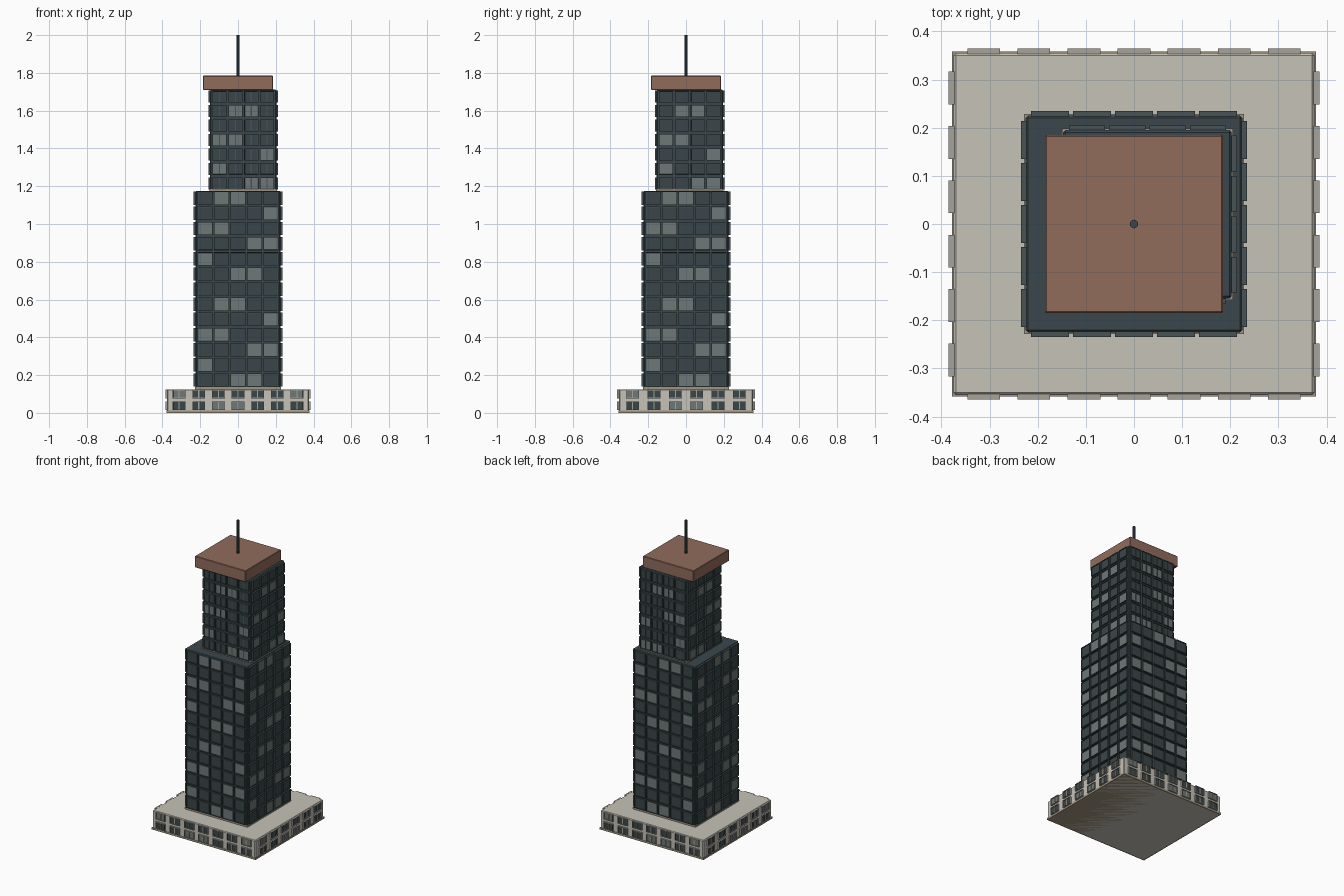
import bpy, bmesh
from mathutils import Matrix, Vector

if "Cube" in bpy.data.objects:
    bpy.data.objects.remove(bpy.data.objects["Cube"])


def mat(name, col):
    m = bpy.data.materials.new(name)
    m.diffuse_color = (*col, 1)
    m.use_nodes = True
    m.node_tree.nodes["Principled BSDF"].inputs["Base Color"].default_value = m.diffuse_color
    return m


STONE = mat("pale stone", (0.56, 0.54, 0.475))
TRIM = mat("tan trim", (0.36, 0.30, 0.22))
SLATE = mat("slate cladding", (0.043, 0.064, 0.073))
FRAME = mat("slate frame", (0.065, 0.085, 0.09))
STONE_FRAME = mat("stone frame", (0.38, 0.37, 0.32))
DARK = mat("dark glass", (0.042, 0.06, 0.066))
LIT = mat("pale glass", (0.155, 0.19, 0.185))
BROWN = mat("brown roof", (0.285, 0.15, 0.108))


def finish(bm, name, mats):
    me = bpy.data.meshes.new(name)
    bm.normal_update()
    bm.to_mesh(me)
    bm.free()
    for m in mats:
        me.materials.append(m)
    ob = bpy.data.objects.new(name, me)
    bpy.context.collection.objects.link(ob)
    return ob


def block(name, cx, cy, hx, hy, z0, z1, m, bevel=0.005):
    bm = bmesh.new()
    bmesh.ops.create_cube(bm, size=1, matrix=Matrix.Translation((cx, cy, (z0 + z1) / 2))
                          @ Matrix.Diagonal((2 * hx, 2 * hy, z1 - z0, 1)))
    ob = finish(bm, name, [m])
    if bevel:
        b = ob.modifiers.new("bevel", 'BEVEL')
        b.width = bevel
        b.segments = 1
    return ob


def window(bm, centre, right, out, w, h, lit, split):
    """Proud frame with recessed glass: slot 0 frame, 1 dark glass, 2 pale glass."""
    up = Vector((0, 0, 1))
    D = 0.010

    def box(c, sx, sz, d0, d1):
        p = [c + right * a * sx / 2 + up * b * sz / 2 + out * d
             for d in (d0, d1) for a, b in ((-1, -1), (1, -1), (1, 1), (-1, 1))]
        v = [bm.verts.new(q) for q in p]
        fs = [bm.faces.new([v[i] for i in q]) for q in
              ((3, 2, 1, 0), (4, 5, 6, 7), (0, 1, 5, 4), (1, 2, 6, 5), (2, 3, 7, 6), (3, 0, 4, 7))]
        bmesh.ops.recalc_face_normals(bm, faces=fs)
        return fs[1]

    front = box(centre, w, h, -0.002, D)
    bmesh.ops.inset_region(bm, faces=[front], thickness=0.0045, depth=0)
    rim = bmesh.ops.inset_region(bm, faces=[front], thickness=0.0003, depth=-0.005)
    front.material_index = 2 if lit else 1
    if split:
        box(centre, 0.006, h - 0.008, 0.003, D - 0.001)


def windows(name, cx, cy, hx, hy, nx, ny, px, py, rows, w, h, frame, split):
    bm = bmesh.new()
    X, Y = Vector((1, 0, 0)), Vector((0, 1, 0))
    # front, back, right, left: centre, along, outward, count, pitch
    sides = ((Vector((cx, cy - hy, 0)), X, -Y, nx, px), (Vector((cx, cy + hy, 0)), X, Y, nx, px),
             (Vector((cx + hx, cy, 0)), Y, X, ny, py), (Vector((cx - hx, cy, 0)), Y, -X, ny, py))
    for k, (c, along, out, n, pitch) in enumerate(sides):
        for r, z in enumerate(rows):
            for i in range(n):
                lit = (i - (2 + 4 * r)) % 7 in (0, 1)
                p = c + along * (i - (n - 1) / 2) * pitch + Vector((0, 0, z))
                window(bm, p, along, out, w, h, lit, k in split)
    return finish(bm, name, [frame, DARK, LIT])


# podium
block("podium", 0, 0, 0.375, 0.355, 0, 0.125, STONE)
block("podium_base_trim", 0, 0, 0.378, 0.358, 0, 0.012, TRIM, 0)
windows("podium_windows", 0, 0, 0.375, 0.355, 7, 6, 0.104, 0.113,
        (0.038, 0.1), 0.068, 0.046, STONE_FRAME, (0, 1, 2, 3))

# main tower
block("main_tower", 0, 0, 0.225, 0.225, 0.12, 1.175, SLATE)
block("main_base_trim", 0, 0, 0.228, 0.228, 0.122, 0.137, TRIM, 0)
windows("main_windows", 0, 0, 0.225, 0.225, 5, 5, 0.087, 0.087,
        [0.174 + 0.0802 * i for i in range(13)], 0.079, 0.071, FRAME, ())

# set-back upper tower, slightly off centre
block("upper_tower", 0.028, 0.02, 0.175, 0.175, 1.17, 1.712, SLATE)
block("upper_base_trim", 0.028, 0.02, 0.178, 0.178, 1.172, 1.186, TRIM, 0)
windows("upper_windows", 0.028, 0.02, 0.175, 0.175, 4, 4, 0.084, 0.084,
        [1.215 + 0.0766 * i for i in range(7)], 0.075, 0.063, FRAME, (0, 1))

# roof cap and mast
block("roof_cap", 0, 0, 0.185, 0.185, 1.71, 1.785, BROWN, 0.003)
bm = bmesh.new()
bmesh.ops.create_cone(bm, cap_ends=True, segments=10, radius1=0.009, radius2=0.009,
                      depth=0.22, matrix=Matrix.Translation((0, 0, 1.89)))
finish(bm, "mast", [SLATE])
